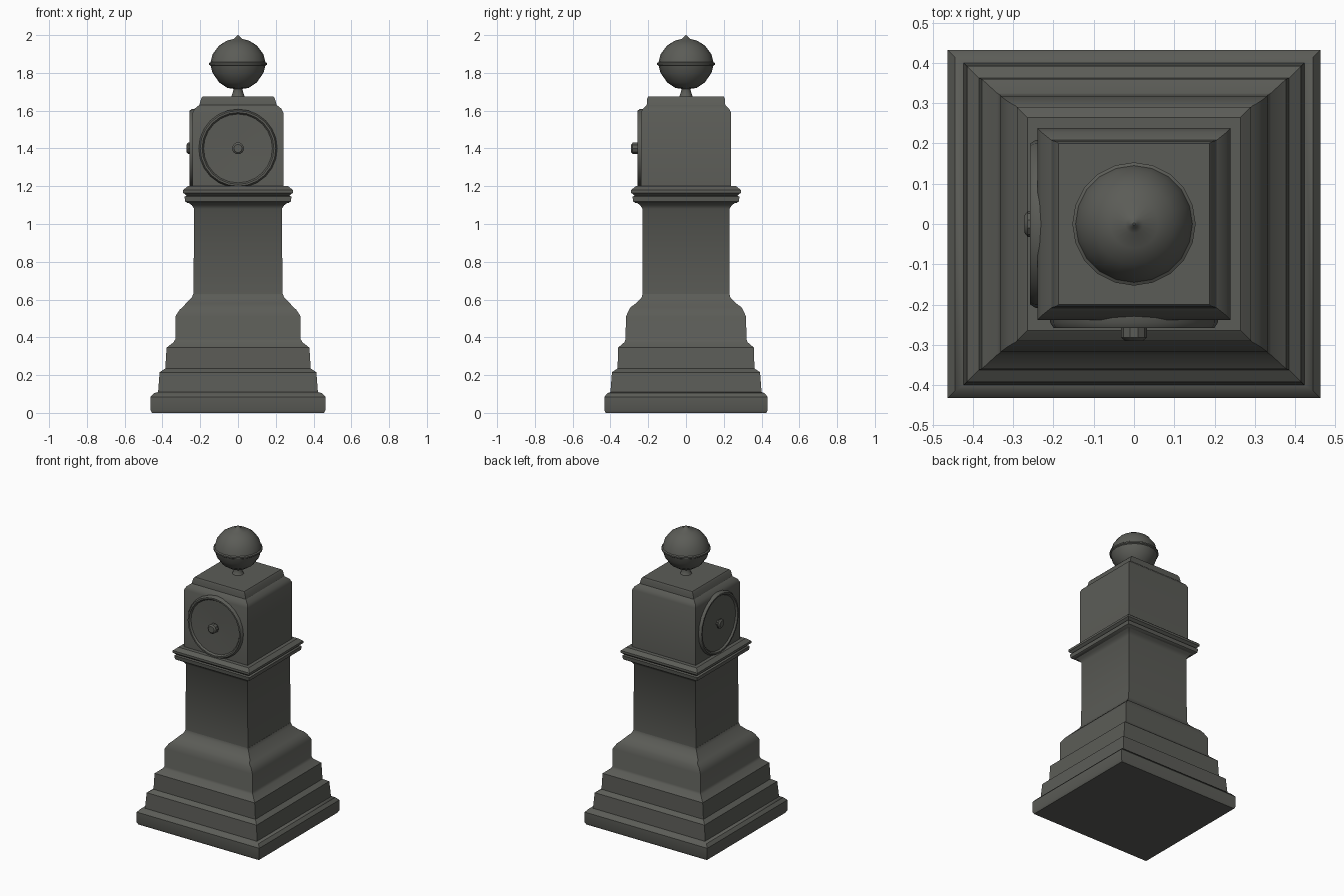
import bpy, bmesh, math
from mathutils import Matrix

cube = bpy.data.objects.get("Cube")
if cube:
    bpy.data.objects.remove(cube)

stone = bpy.data.materials.new("dark_stone")
stone.use_nodes = True
colour = (0.105, 0.107, 0.095, 1)
stone.diffuse_color = colour
stone.node_tree.nodes["Principled BSDF"].inputs["Base Color"].default_value = colour


def finish(name, bm, angle=35):
    bmesh.ops.recalc_face_normals(bm, faces=bm.faces)
    mesh = bpy.data.meshes.new(name)
    bm.to_mesh(mesh)
    bm.free()
    mesh.materials.append(stone)
    obj = bpy.data.objects.new(name, mesh)
    bpy.context.collection.objects.link(obj)
    bpy.ops.object.select_all(action='DESELECT')
    obj.select_set(True)
    bpy.context.view_layer.objects.active = obj
    bpy.ops.object.shade_smooth_by_angle(angle=math.radians(angle))
    return obj


def skin(bm, rings):
    """Bridge successive rings of equal vertex count."""
    for a, b in zip(rings, rings[1:]):
        n = len(a)
        for i in range(n):
            j = (i + 1) % n
            bm.faces.new((a[i], a[j], b[j], b[i]))


def square_stack(name, profile):
    """Rectangular moulding from (z, half width, half depth) steps."""
    bm = bmesh.new()
    rings = [[bm.verts.new((sx * x, sy * y, z))
              for sx, sy in ((-1, -1), (1, -1), (1, 1), (-1, 1))]
             for z, x, y in profile]
    skin(bm, rings)
    bm.faces.new(rings[0])
    bm.faces.new(rings[-1])
    return finish(name, bm)


def lathe(name, profile, sides, matrix=None):
    """Round part from (radius, height) steps, closed at both ends."""
    bm = bmesh.new()
    rings = [[bm.verts.new((r * math.cos(math.tau * i / sides),
                            r * math.sin(math.tau * i / sides), z))
              for i in range(sides)] for r, z in profile]
    skin(bm, rings)
    bm.faces.new(rings[0])
    bm.faces.new(rings[-1])
    if matrix:
        bm.transform(matrix)
    return finish(name, bm)


# Stepped plinth
square_stack("stepped_plinth", [
    (0, .455, .425), (.015, .463, .432), (.085, .463, .432), (.105, .445, .415),
    (.11, .423, .40), (.215, .415, .392), (.235, .385, .362), (.345, .378, .36),
    (.375, .34, .325), (.39, .332, .32), (.51, .332, .318), (.545, .31, .302),
    (.56, .293, .293), (.58, .275, .265), (.61, .245, .235), (.63, .237, .23)])

# Shaft
square_stack("shaft", [(.62, .236, .23), (1.08, .232, .23),
                       (1.1, .245, .243), (1.115, .265, .265)])

# Cornice
square_stack("cornice", [
    (1.11, .265, .265), (1.12, .28, .28), (1.145, .283, .283), (1.15, .272, .272),
    (1.165, .29, .29), (1.18, .29, .29), (1.195, .272, .272), (1.2, .265, .265)])

# Clock housing and flat roof
square_stack("clock_housing", [
    (1.19, .24, .238), (1.59, .24, .238), (1.61, .23, .228), (1.63, .205, .208),
    (1.665, .195, .205), (1.675, .187, .2)])

# Dials with dished faces and centre knobs, on the front and one side
for label, turn, knob in (("front", 0, .29), ("right", -math.pi / 2, .272)):
    place = (Matrix.Rotation(turn, 4, 'Z') @ Matrix.Translation((0, 0, 1.4))
             @ Matrix.Rotation(math.pi / 2, 4, 'X'))
    lathe(label + "_dial", [(.208, .22), (.208, .245), (.2, .258), (.19, .258),
                            (.182, .247), (.02, .241)], 24, place)
    lathe(label + "_dial_knob", [(.02, .235), (.02, .25), (.032, .256),
                                 (.032, knob - .008), (.022, knob)], 10, place)

# Neck and ball finial with a seam and spike
lathe("finial_neck", [(.04, 1.67), (.033, 1.68), (.024, 1.71), (.03, 1.73)], 12)
ball = [(.02, 1.715), (.055, 1.72), (.1, 1.75), (.135, 1.8), (.145, 1.838),
        (.153, 1.843), (.153, 1.852), (.145, 1.857), (.134, 1.9), (.1, 1.945),
        (.06, 1.97), (.022, 1.98), (.01, 1.992), (.003, 2.0)]
lathe("ball_finial", ball, 20)
